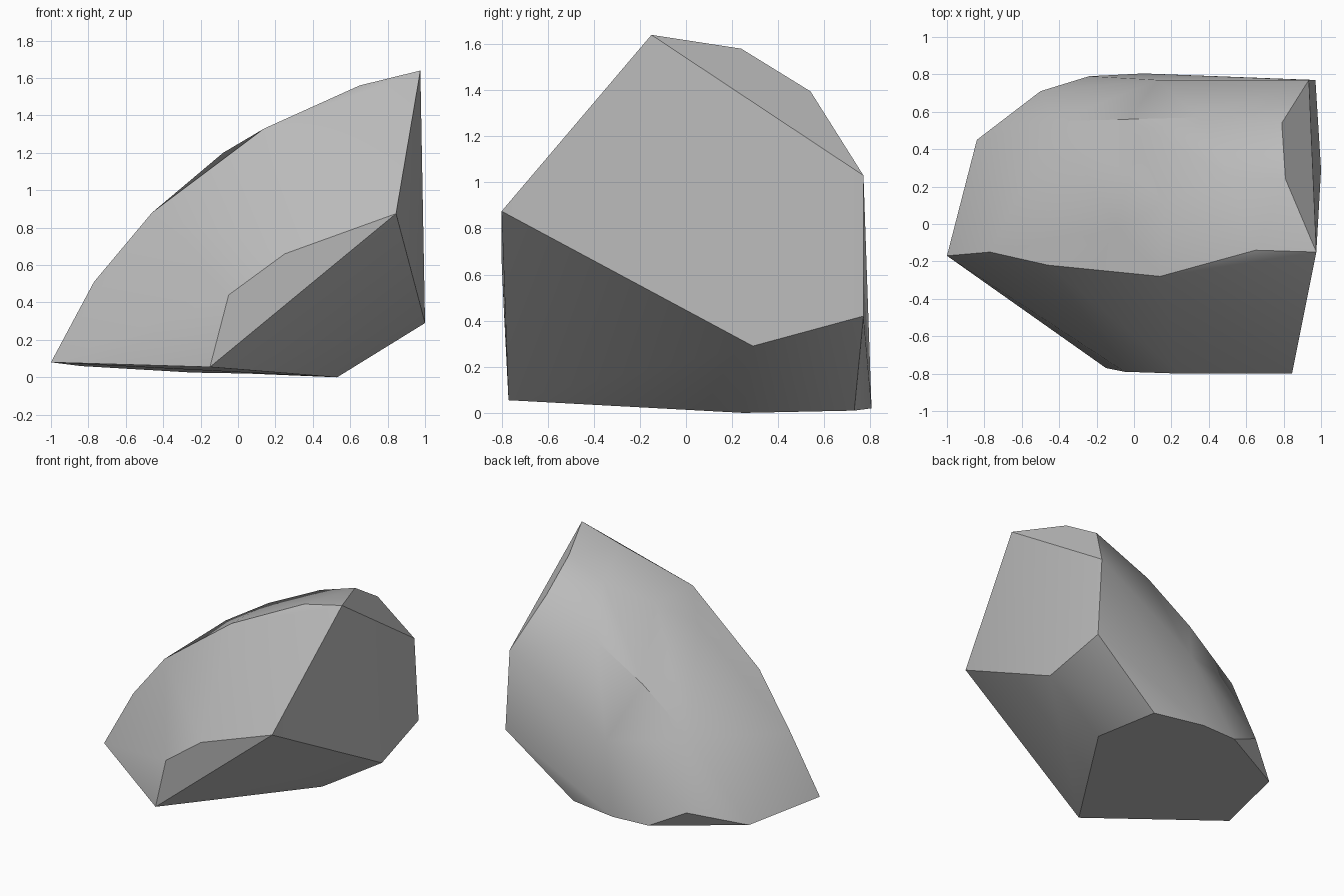
import bpy
import bmesh
from math import radians

# Remove the default cube only
default_cube = bpy.data.objects.get("Cube")
if default_cube:
    bpy.data.objects.remove(default_cube, do_unlink=True)

# Stone material
stone = bpy.data.materials.new("grey_stone")
stone.use_nodes = True
colour = (0.5, 0.5, 0.5, 1)
stone.diffuse_color = colour
shader = next(n for n in stone.node_tree.nodes if n.type == 'BSDF_PRINCIPLED')
shader.inputs["Base Color"].default_value = colour
shader.inputs["Roughness"].default_value = 0.9

# Sloping ridge from the low tip up to the peak
ridge_profile = [
    (-1, -.17, .08), (-.77, -.15, .51), (-.46, -.22, .88),
    (.14, -.28, 1.33), (.65, -.14, 1.56), (.975, -.15, 1.64),
]
# Upright facet at the front
front_facet = [
    (-.15, -.77, .055), (-.05, -.79, .44),
    (.25, -.8, .66), (.845, -.8, .875),
]
# Outline where the stone rests on the ground
base_outline = [
    (.53, .25, 0), (.43, .73, .01), (.05, .805, .02),
    (-.24, .79, .025), (-.84, .45, .06), (-.5, .71, .16),
]
# Broad broken end, with the bevel along its upper edge
broken_end = [
    (1, .29, .29), (.97, .77, .42), (.935, .77, 1.03),
    (.79, .54, 1.395), (.81, .24, 1.58),
]
# Rounded crown and back
rounded_back = [
    (-.08, -.03, 1.2), (.17, .12, 1.34), (.5, .27, 1.47),
    (.35, .57, 1.18), (-.03, .56, .95), (-.42, .55, .64),
    (.13, .77, .56),
]

# Wrap the outlines in one convex skin
bm = bmesh.new()
for outline in (ridge_profile, front_facet, base_outline, broken_end, rounded_back):
    for corner in outline:
        bm.verts.new(corner)
hull = bmesh.ops.convex_hull(bm, input=bm.verts[:])
loose = [v for v in bm.verts if not v.link_faces]
bmesh.ops.delete(bm, geom=loose, context='VERTS')

# Merge the triangles of each flat facet
bmesh.ops.dissolve_limit(bm, angle_limit=radians(4), verts=bm.verts[:], edges=bm.edges[:])
bmesh.ops.recalc_face_normals(bm, faces=bm.faces[:])

mesh = bpy.data.meshes.new("rock")
bm.to_mesh(mesh)
bm.free()
mesh.materials.append(stone)
rock = bpy.data.objects.new("rock", mesh)
bpy.context.collection.objects.link(rock)

# Soft crown, crisp facet edges
bpy.ops.object.select_all(action='DESELECT')
rock.select_set(True)
bpy.context.view_layer.objects.active = rock
bpy.ops.object.shade_smooth_by_angle(angle=radians(32))
